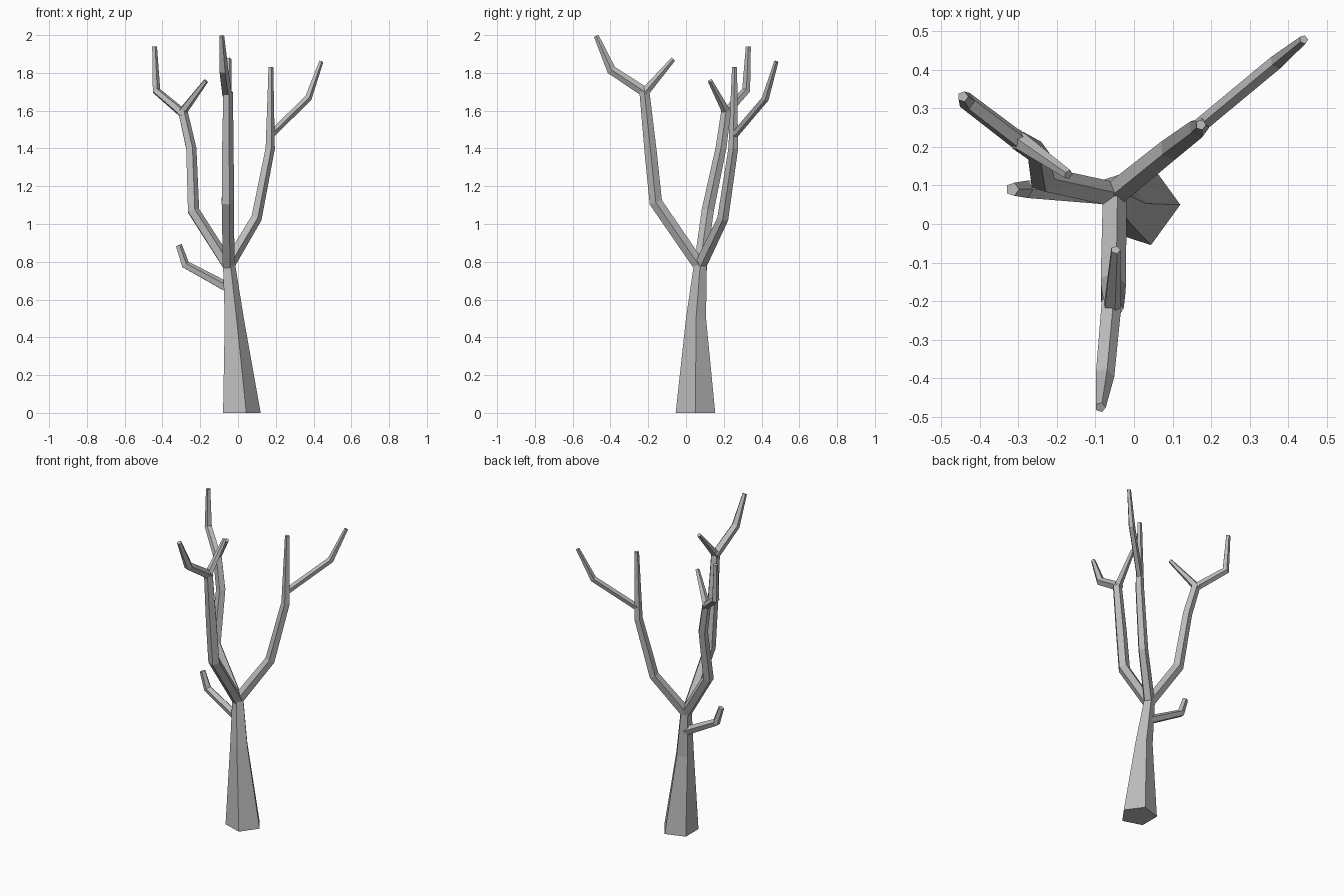
import bpy, bmesh, math
from mathutils import Vector

cube = bpy.data.objects.get("Cube")
if cube:
    bpy.data.objects.remove(cube, do_unlink=True)

bark = bpy.data.materials.new("grey bark")
bark.use_nodes = True
GREY = (0.5, 0.5, 0.5, 1)
bark.diffuse_color = GREY
bark.node_tree.nodes["Principled BSDF"].inputs["Base Color"].default_value = GREY

SIDES = 5
UP = Vector((0, 0, 1))


def limb(name, path, level=False):
    """Flat-sided tapering tube through (x, y, z, radius) points."""
    pts = [Vector(p[:3]) for p in path]
    bm = bmesh.new()
    rings = []
    for i, p in enumerate(pts):
        into = (p - pts[i - 1]).normalized() if i else Vector()
        out = (pts[i + 1] - p).normalized() if i + 1 < len(pts) else Vector()
        turn = UP.rotation_difference(UP if level else into + out)
        ring = []
        for k in range(SIDES):
            a = math.tau * k / SIDES
            offset = Vector((math.cos(a), math.sin(a), 0)) * path[i][3]
            ring.append(bm.verts.new(p + turn @ offset))
        rings.append(ring)
    for low, high in zip(rings, rings[1:]):
        for k in range(SIDES):
            n = (k + 1) % SIDES
            bm.faces.new((low[k], low[n], high[n], high[k]))
    bm.faces.new(rings[0][::-1])
    bm.faces.new(rings[-1])
    mesh = bpy.data.meshes.new(name)
    bm.to_mesh(mesh)
    bm.free()
    mesh.materials.append(bark)
    obj = bpy.data.objects.new(name, mesh)
    bpy.context.collection.objects.link(obj)


# Trunk with level rings
limb("trunk", [(0.01, 0.05, 0, 0.11), (-0.025, 0.053, 0.5, 0.056),
               (-0.05, 0.075, 0.78, 0.036)], level=True)

# Front bough and its fork
limb("front_bough", [(-0.053, 0.07, 0.78, 0.034), (-0.057, -0.16, 1.115, 0.036),
                     (-0.057, -0.187, 1.38, 0.034), (-0.055, -0.22, 1.7, 0.028)])
limb("front_outer_twig", [(-0.06, -0.205, 1.69, 0.028), (-0.077, -0.395, 1.815, 0.026),
                          (-0.087, -0.475, 1.995, 0.014)])
limb("front_inner_twig", [(-0.058, -0.225, 1.69, 0.025), (-0.048, -0.067, 1.873, 0.013)])

# Left bough and its fork
limb("left_bough", [(-0.053, 0.075, 0.78, 0.034), (0.095, 0.195, 1.03, 0.031),
                    (0.168, 0.25, 1.4, 0.027), (0.173, 0.257, 1.83, 0.014)])
limb("left_outer_twig", [(0.165, 0.25, 1.465, 0.02), (0.37, 0.42, 1.665, 0.02),
                         (0.44, 0.478, 1.86, 0.012)])

# Right bough and its fork
limb("right_bough", [(-0.053, 0.075, 0.78, 0.034), (-0.238, 0.115, 1.07, 0.034),
                     (-0.25, 0.185, 1.4, 0.03), (-0.295, 0.213, 1.6, 0.027)])
limb("right_outer_twig", [(-0.285, 0.205, 1.58, 0.025), (-0.433, 0.318, 1.705, 0.023),
                          (-0.443, 0.33, 1.94, 0.014)])
limb("right_inner_twig", [(-0.305, 0.222, 1.58, 0.025), (-0.17, 0.128, 1.758, 0.013)])

# Short low side branch
limb("low_branch", [(-0.05, 0.075, 0.66, 0.028), (-0.28, 0.09, 0.785, 0.024),
                    (-0.315, 0.09, 0.888, 0.018)])
